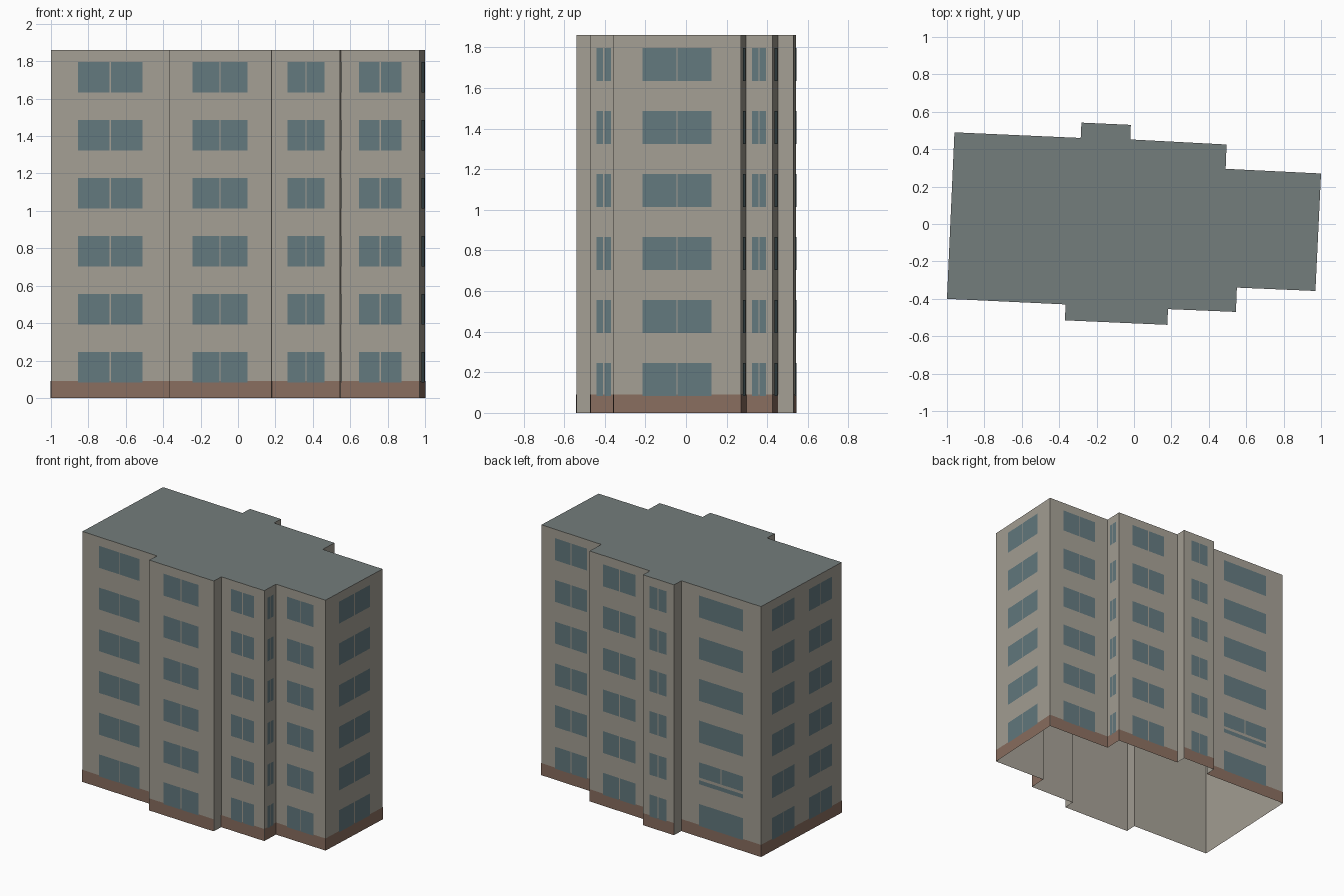
import bpy, bmesh
from mathutils import Vector

if "Cube" in bpy.data.objects:
    bpy.data.objects.remove(bpy.data.objects["Cube"])

H = 1.86
BAND = 0.09
OUT = [(-1.0, -0.40), (-0.365, -0.43), (-0.37, -0.515), (0.178, -0.539),
       (0.182, -0.455), (0.545, -0.47), (0.55, -0.34), (0.97, -0.358),
       (1.0, 0.27), (0.49, 0.295), (0.495, 0.425), (-0.02, 0.452),
       (-0.017, 0.53), (-0.281, 0.542), (-0.285, 0.46), (-0.96, 0.49)]
FLOORS = [0.083 + 0.31 * k for k in range(6)]
WIN_H = 0.163
BACK_LEFT, LEFT = 14, 15   # wall numbers with their own window layout


def material(name, rgb):
    m = bpy.data.materials.new(name)
    m.diffuse_color = (*rgb, 1)
    m.use_nodes = True
    m.node_tree.nodes["Principled BSDF"].inputs["Base Color"].default_value = m.diffuse_color
    return m


def finish(bm, name, mat):
    me = bpy.data.meshes.new(name)
    bm.to_mesh(me)
    bm.free()
    ob = bpy.data.objects.new(name, me)
    bpy.context.collection.objects.link(ob)
    me.materials.append(mat)


def panel(bm, wall, s0, s1, z0, z1, off=0.0):
    """Rectangle on a wall; s0, s1 are fractions along the wall."""
    a, b = Vector(OUT[wall]), Vector(OUT[(wall + 1) % len(OUT)])
    d = b - a
    n = Vector((d.y, -d.x)).normalized() * off
    p, q = a + d * s0 + n, a + d * s1 + n
    bm.faces.new([bm.verts.new((*c, z)) for c, z in
                  ((p, z0), (q, z0), (q, z1), (p, z1))])


def window(bm, wall, centre, width, z0, z1):
    """Two panes with a narrow gap between them."""
    length = (Vector(OUT[(wall + 1) % len(OUT)]) - Vector(OUT[wall])).length
    gap = min(0.0035 / length, 0.04 * width)
    panel(bm, wall, centre - width / 2, centre - gap, z0, z1, 0.004)
    panel(bm, wall, centre + gap, centre + width / 2, z0, z1, 0.004)


wall_mat = material("wall_plaster", (0.37, 0.345, 0.295))
base_mat = material("base_brown", (0.25, 0.155, 0.115))
glass_mat = material("window_glass", (0.125, 0.19, 0.21))
roof_mat = material("roof_grey", (0.175, 0.205, 0.20))

# Walls, open underneath
bm = bmesh.new()
for i in range(len(OUT)):
    panel(bm, i, 0, 1, 0, H)
bmesh.ops.remove_doubles(bm, verts=bm.verts, dist=1e-4)
finish(bm, "walls", wall_mat)

# Flat roof
bm = bmesh.new()
bm.faces.new([bm.verts.new((x, y, H)) for x, y in OUT])
finish(bm, "roof", roof_mat)

# Base band and windows on every wall except the short returns
base, glass = bmesh.new(), bmesh.new()
for i, p in enumerate(OUT):
    q = OUT[(i + 1) % len(OUT)]
    if (Vector(q) - Vector(p)).length < 0.1:
        continue
    panel(base, i, 0, 1, 0, BAND, 0.002)
    for k, z in enumerate(FLOORS):
        top = z + WIN_H
        if i == LEFT:
            for c in (0.27, 0.73):
                window(glass, i, c, 0.285, z, top)
        elif i == BACK_LEFT and k == 1:
            # part-covered window with a separate lower strip
            window(glass, i, 0.5, 0.55, z + 0.05, top)
            panel(glass, i, 0.225, 0.775, z, z + 0.03, 0.004)
        elif i == BACK_LEFT:
            panel(glass, i, 0.225, 0.775, z, top, 0.004)
        else:
            window(glass, i, 0.5, 0.54, z, top)
finish(base, "base_band", base_mat)
finish(glass, "windows", glass_mat)
